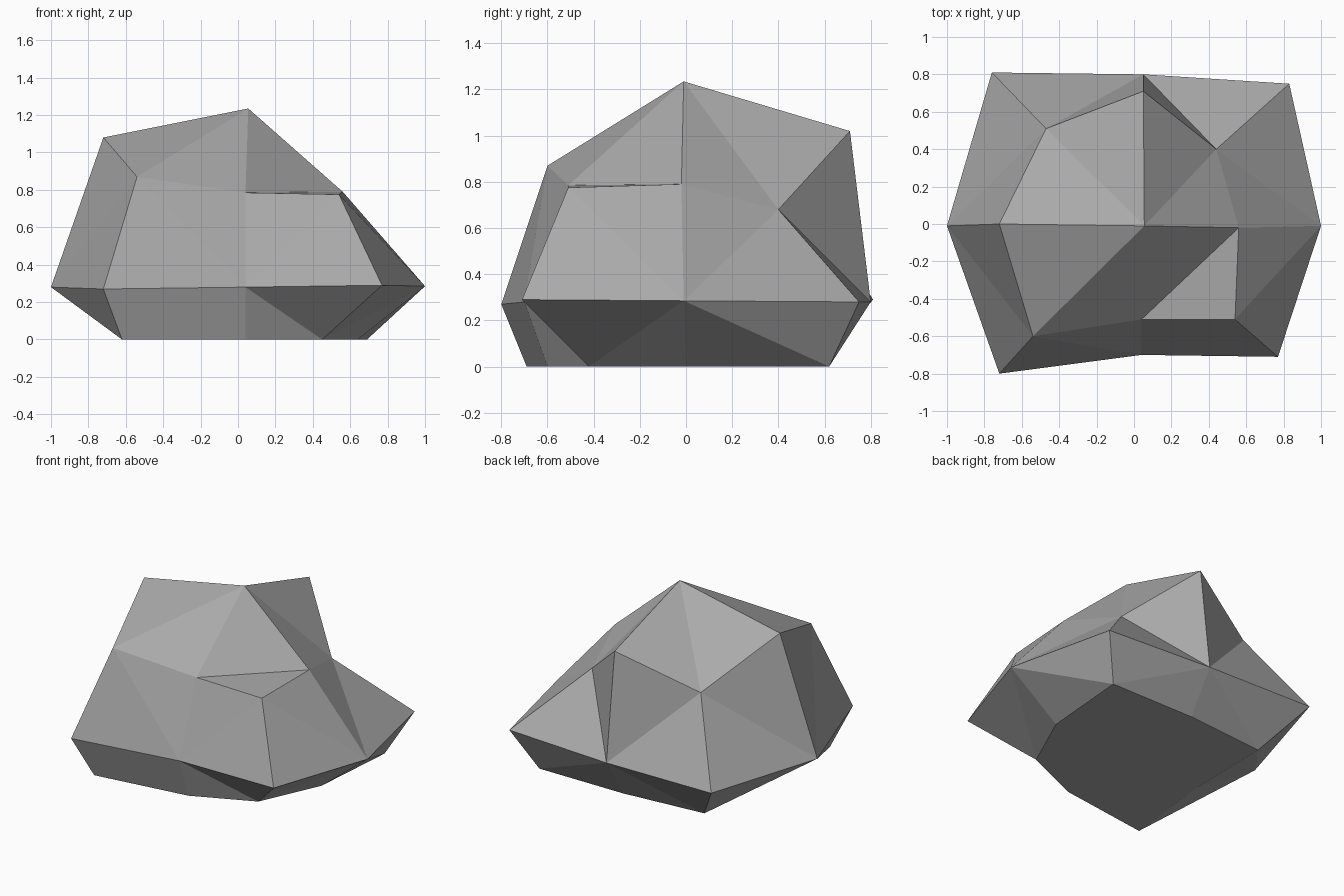
import bpy
import bmesh

start_cube = bpy.data.objects.get("Cube")
if start_cube:
    bpy.data.objects.remove(start_cube, do_unlink=True)

# Plain stone colour
stone = bpy.data.materials.new("stone_grey")
stone.use_nodes = True
colour = (0.4, 0.4, 0.4, 1.0)
stone.diffuse_color = colour
shader = next(n for n in stone.node_tree.nodes if n.type == 'BSDF_PRINCIPLED')
shader.inputs["Base Color"].default_value = colour
shader.inputs["Roughness"].default_value = 0.9

# Rings of the boulder, each starting at the front -x corner and running
# counter-clockwise; even entries are corners, odd entries are side middles
BASE = [(-.62, -.69), (.04, -.6), (.45, -.42), (.64, 0),
        (.69, .62), (.05, .62), (-.54, .57), (-.55, -.04)]
WAIST = [(-.72, -.8, .27), (.04, -.7, .28), (.77, -.71, .29), (1, -.01, .285),
         (.83, .75, .28), (.05, .8, .28), (-.76, .81, .29), (-1, -.01, .28)]
SHOULDER = [(-.54, -.6, .87), (.04, -.51, .785), (.54, -.51, .775),
            (.56, -.02, .79), (.44, .4, .68), (.05, .71, 1.02),
            (-.47, .51, .795), (-.72, 0, 1.08)]
PEAK = (.055, -.01, 1.235)
DENT = 2  # shoulder corner that is folded down away from the peak

bm = bmesh.new()


def add_ring(points):
    return [bm.verts.new((p[0], p[1], p[2] if len(p) > 2 else 0)) for p in points]


def fan(hub, rim):
    for a, b in zip(rim, rim[1:]):
        bm.faces.new((hub, a, b))


def band(hubs, other):
    """Join two rings with triangles fanning out of each side middle."""
    n = len(hubs)
    for i in range(1, n, 2):
        j = (i + 1) % n
        fan(hubs[i], [hubs[j], other[j], other[i], other[i - 1], hubs[i - 1]])


base, waist, shoulder = map(add_ring, (BASE, WAIST, SHOULDER))
peak = bm.verts.new(PEAK)

# Undercut skirt, sloping sides and flat underside
band(waist, base)
band(waist, shoulder)
bm.faces.new(base)

# Faceted crown with one folded corner
crown = [v for i, v in enumerate(shoulder) if i != DENT]
fan(peak, crown + crown[:1])
bm.faces.new(shoulder[DENT - 1:DENT + 2])

bmesh.ops.recalc_face_normals(bm, faces=bm.faces)
mesh = bpy.data.meshes.new("boulder")
bm.to_mesh(mesh)
bm.free()
mesh.materials.append(stone)

boulder = bpy.data.objects.new("boulder", mesh)
bpy.context.collection.objects.link(boulder)
